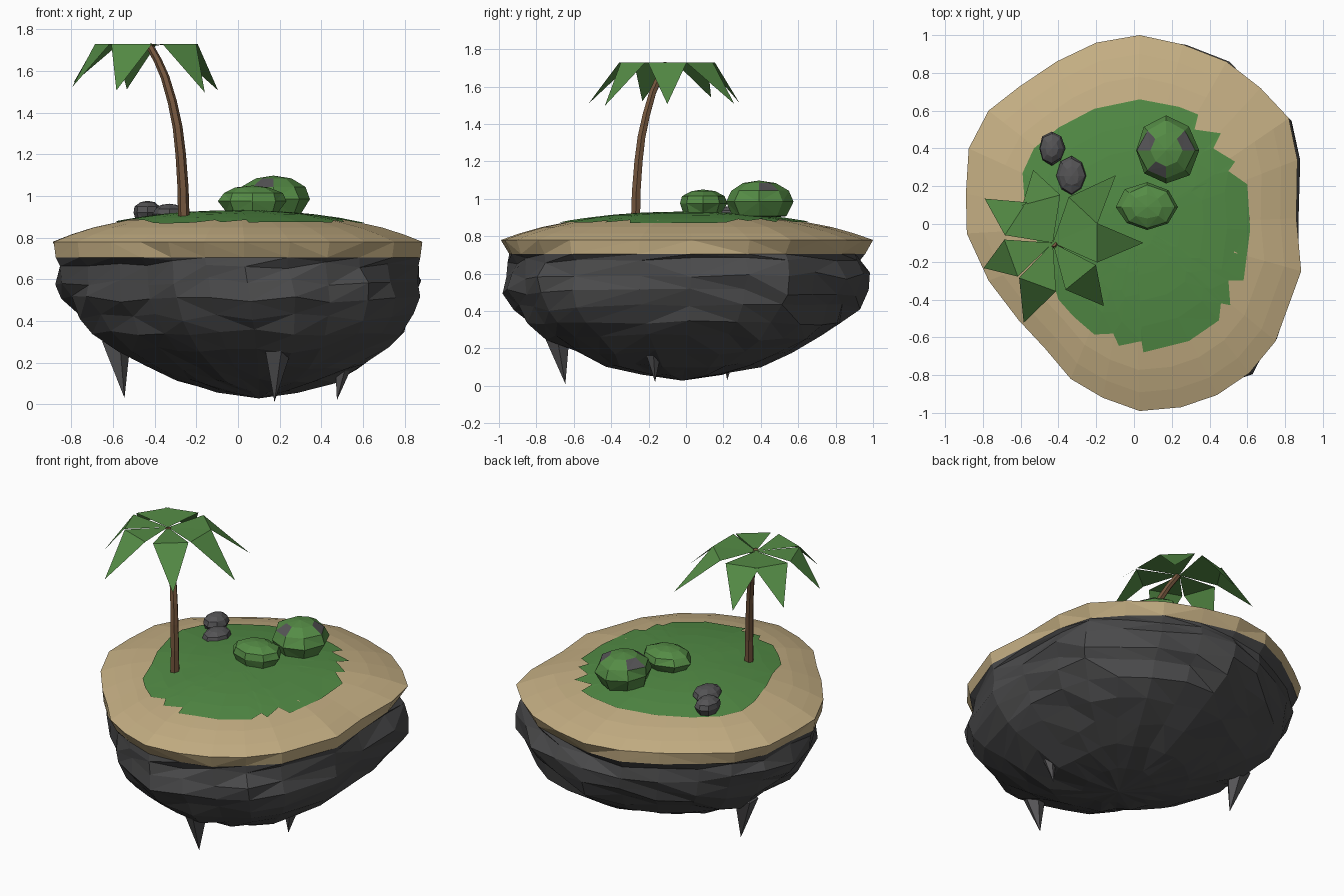
import bpy, bmesh, math, random
from mathutils import Vector

if "Cube" in bpy.data.objects:
    bpy.data.objects.remove(bpy.data.objects["Cube"])
random.seed(4)


def material(name, r, g, b):
    m = bpy.data.materials.new(name)
    m.diffuse_color = (r, g, b, 1)
    m.use_nodes = True
    m.node_tree.nodes["Principled BSDF"].inputs["Base Color"].default_value = m.diffuse_color
    return m


SAND = material("sand", 0.56, 0.43, 0.23)
GRASS = material("grass green", 0.085, 0.26, 0.06)
LEAF = material("leaf green", 0.09, 0.26, 0.06)
ROCK = material("dark rock", 0.07, 0.07, 0.072)
STONE = material("grey stone", 0.09, 0.088, 0.092)
WOOD = material("trunk brown", 0.17, 0.09, 0.045)


def finish(name, bm, mats):
    me = bpy.data.meshes.new(name)
    bm.to_mesh(me)
    bm.free()
    for m in mats:
        me.materials.append(m)
    ob = bpy.data.objects.new(name, me)
    bpy.context.collection.objects.link(ob)
    return ob


def loft(name, rings, mats, rule=None):
    """Skin equal rings of points; a ring of identical points becomes a tip."""
    bm = bmesh.new()
    vr = [[bm.verts.new(p) for p in ring] for ring in rings]
    n = len(rings[0])
    for a, b in zip(vr, vr[1:]):
        for i in range(n):
            j = (i + 1) % n
            bm.faces.new((a[i], a[j], b[j], b[i]))
    bmesh.ops.remove_doubles(bm, verts=bm.verts, dist=1e-4)
    bmesh.ops.recalc_face_normals(bm, faces=bm.faces)
    if rule:
        for f in bm.faces:
            f.material_index = rule(f)
    bmesh.ops.triangulate(bm, faces=[f for f in bm.faces if len(f.verts) > 3])
    return finish(name, bm, mats)


# Island outline seen from above, clockwise
SHORE = [(.03, 1), (.26, .95), (.49, .86), (.67, .72), (.82, .56), (.865, .34),
         (.86, .03), (.885, -.25), (.75, -.62), (.61, -.79), (.44, -.905),
         (.25, -.97), (.03, -.99), (-.165, -.92), (-.335, -.82), (-.47, -.66),
         (-.61, -.51), (-.77, -.3), (-.885, -.05), (-.89, .16), (-.875, .4),
         (-.77, .6), (-.61, .725), (-.41, .86), (-.2, .96)]
# Dome profile: fraction of shore radius, height
DOME = [(0, .925), (.2, .922), (.4, .908), (.6, .884), (.78, .849), (.9, .815), (1, .78)]


def dome_z(x, y):
    """Height of the sand surface at a point."""
    t = 0
    for (ax, ay), (bx, by) in zip(SHORE, SHORE[1:] + SHORE[:1]):
        d = ax * by - ay * bx
        u, v = (x * by - y * bx) / d, (ax * y - ay * x) / d
        if u >= -1e-6 and v >= -1e-6:
            t = u + v
            break
    for (r0, z0), (r1, z1) in zip(DOME, DOME[1:]):
        if t <= r1:
            return z0 + (z1 - z0) * (t - r0) / (r1 - r0)
    return DOME[-1][1]


def clamp(v, lim):
    return max(-lim, min(lim, v))


# Island body: sand dome, undercut sand rim, craggy rock underside
rings = [[(x * r, y * r, z) for x, y in SHORE] for r, z in DOME]
rim = [(x * k, y * k, .705) for x, y in SHORE for k in [random.uniform(.945, 1.0)]]
rings.append([(clamp(x, .89), clamp(y, 1), z) for x, y, z in rim])
ROCK_PROFILE = [(.67, .96), (.59, .98), (.5, .965), (.42, .92), (.34, .85),
                (.26, .74), (.18, .58), (.11, .42), (.06, .22)]
for z, s in ROCK_PROFILE:
    drop = (.7 - z) / .67
    ring = []
    for x, y in SHORE:
        k = s * random.uniform(.965, 1.025)
        ring.append((clamp(x * k + .1 * drop, .88), clamp(y * k - .02 * drop, 1),
                     z + random.uniform(-.02, .02) * min(1, s + .2)))
    rings.append(ring)
rings.append([(.1, -.02, .028)] * len(SHORE))
loft("island", rings, [SAND, ROCK],
     lambda f: 0 if min(v.co.z for v in f.verts) > .7 else 1)

# Grass patch with a ragged edge, draped on the dome
PATCH = [(.03, .66), (.24, .62), (.34, .58), (.32, .5), (.46, .48), (.42, .4),
         (.535, .33), (.5, .28), (.6, .21), (.615, -.03), (.58, -.3), (.5, -.3),
         (.51, -.43), (.46, -.42), (.45, -.51), (.29, -.62), (.05, -.68),
         (.04, -.62), (-.08, -.645), (-.11, -.58), (-.21, -.585), (-.32, -.49),
         (-.4, -.4), (-.45, -.24), (-.52, -.08), (-.58, .13), (-.59, .27),
         (-.53, .4), (-.4, .51), (-.21, .61)]
loft("grass_patch",
     [[(x * s, y * s, dome_z(x * s, y * s) + .007) for x, y in PATCH]
      for s in (0, .2, .4, .6, .8, 1)], [GRASS])

# Hanging rock spikes
for i, (x, y, z) in enumerate([(.175, -.645, .01), (.475, -.165, .02), (-.545, .22, .03)]):
    out = Vector((x, y, 0)).normalized() * .05
    tip = Vector((x, y, z))
    base = [tip + out + Vector((.075 * math.cos(a), .075 * math.sin(a), .27))
            for a in [math.tau * k / 5 for k in range(5)]]
    top = [tip + out * .6 + Vector((0, 0, .36))] * 5
    loft(f"rock_spike_{i + 1}", [top, base, [tip] * 5], [STONE])

# Palm trunk: tapered six-sided tube along a bent path
PATH = [(-.26, -.27, .88), (-.264, -.266, 1.04), (-.275, -.254, 1.2), (-.29, -.238, 1.33),
        (-.315, -.212, 1.45), (-.35, -.178, 1.57), (-.385, -.142, 1.65), (-.425, -.105, 1.722)]
rings = []
for i, p in enumerate(PATH):
    a, b = Vector(PATH[max(i - 1, 0)]), Vector(PATH[min(i + 1, len(PATH) - 1)])
    q = Vector((0, 0, 1)).rotation_difference(b - a)
    r = .028 - .01 * i / (len(PATH) - 1)
    rings.append([Vector(p) + q @ Vector((r * math.cos(t), r * math.sin(t), 0))
                  for t in [math.tau * k / 6 for k in range(6)]])
rings.append([Vector(PATH[-1])] * 6)
loft("palm_trunk", rings, [WOOD])

# Palm leaves: flat inner triangle, outer triangle bent downwards
bm = bmesh.new()
hub = Vector((-.43, -.1, 1.722))
for deg, reach, fall in [(0, .48, .215), (-51, .43, .225), (-110, .45, .215), (-160, .39, .2),
                         (147, .43, .18), (105, .40, .21), (47, .49, .215)]:
    a = math.radians(deg)
    d, s = Vector((math.cos(a), math.sin(a), 0)), Vector((-math.sin(a), math.cos(a), 0))
    up = Vector((0, 0, .008))
    c = bm.verts.new(hub)
    l = bm.verts.new(hub + d * .235 + s * .104 + up)
    r = bm.verts.new(hub + d * .235 - s * .104 + up)
    t = bm.verts.new(hub + d * reach - Vector((0, 0, fall)))
    bm.faces.new((c, r, l))
    bm.faces.new((l, r, t))
finish("palm_leaves", bm, [LEAF])


def boulder(name, loc, size, mats, bare=()):
    """Chunky eight-sided lump; 'bare' lists sides that show the second colour."""
    rings = []
    for rad, h in [(0, 1), (.5, .87), (.88, .47), (1, -.1), (.8, -.85), (0, -1)]:
        ring = []
        for i in range(8):
            j = random.uniform(.92, 1.04) * rad
            a = math.tau * i / 8
            ring.append([loc[0] + size[0] * j * math.cos(a),
                         loc[1] + size[1] * j * math.sin(a), loc[2] + size[2] * h])
        rings.append(ring)

    def rule(f):
        c = f.calc_center_median() - Vector(loc)
        side = int(math.degrees(math.atan2(c.y / size[1], c.x / size[0])) % 360 // 45)
        return int(side in bare and .5 < c.z / size[2] < .8)
    return loft(name, rings, mats, rule)


# Mossy boulder, bush and two stones
boulder("mossy_boulder", (.17, .39, .995), (.17, .18, .103), [LEAF, STONE], (0, 3, 5))
boulder("bush", (.07, .09, .982), (.165, .13, .068), [LEAF])
boulder("stone_large", (-.435, .4, .925), (.072, .09, .052), [STONE])
boulder("stone_small", (-.33, .255, .917), (.08, .105, .046), [STONE])
